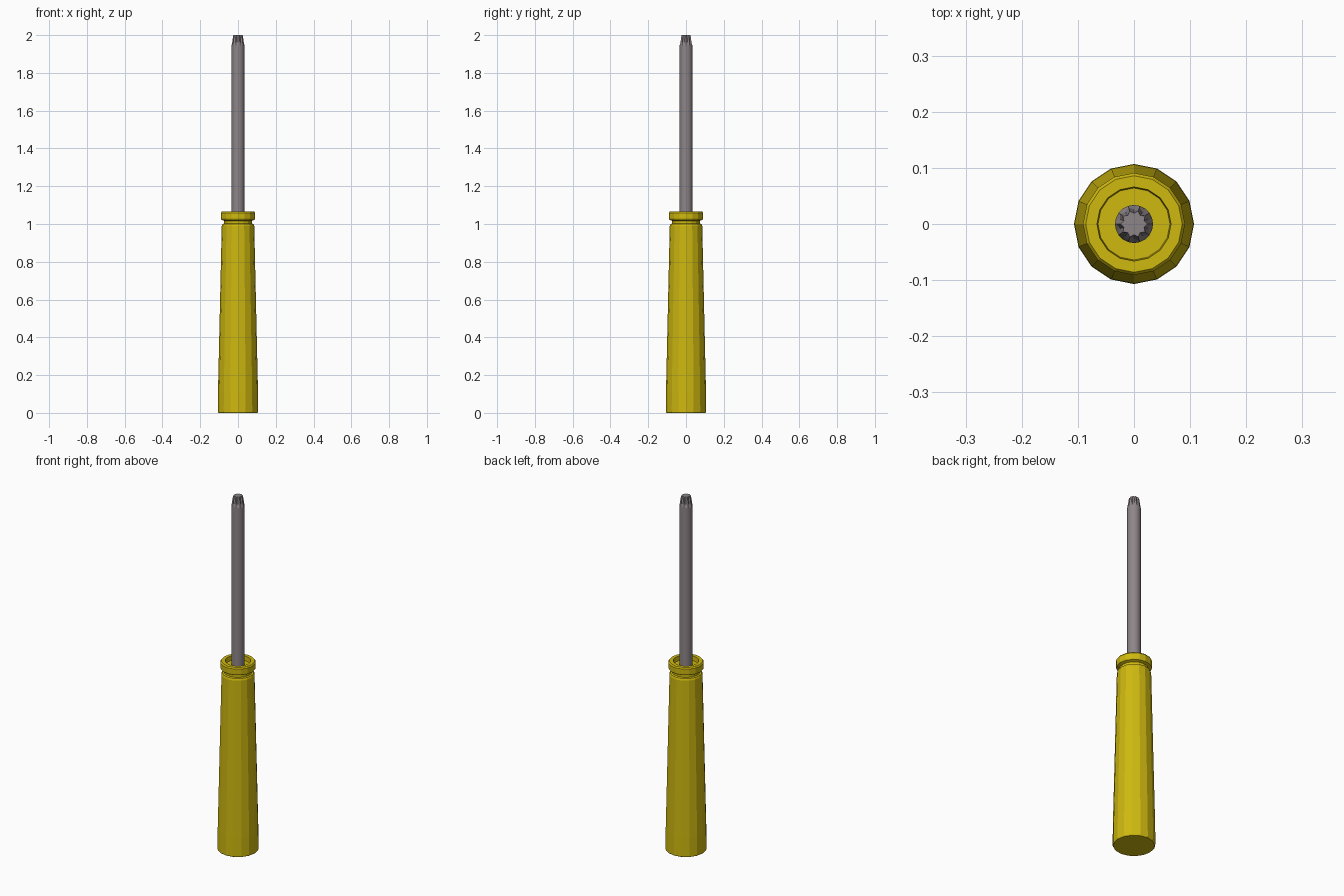
import bpy, bmesh, math

cube = bpy.data.objects.get("Cube")
if cube:
    bpy.data.objects.remove(cube, do_unlink=True)


def material(name, colour):
    mat = bpy.data.materials.new(name)
    mat.use_nodes = True
    mat.diffuse_color = colour
    mat.node_tree.nodes["Principled BSDF"].inputs["Base Color"].default_value = colour
    return mat


def lathe(name, rings, sides, mat, smooth):
    """Stack closed rings of (height, radius, notch radius), capped at both ends."""
    bm = bmesh.new()
    loops = []
    for z, outer, inner in rings:
        loop = []
        for i in range(sides):
            r = inner if i % 2 else outer
            a = math.tau * i / sides
            loop.append(bm.verts.new((r * math.cos(a), r * math.sin(a), z)))
        loops.append(loop)
    for low, high in zip(loops, loops[1:]):
        for i in range(sides):
            j = (i + 1) % sides
            bm.faces.new((low[i], low[j], high[j], high[i]))
    bm.faces.new(loops[0][::-1])
    bm.faces.new(loops[-1])
    bmesh.ops.recalc_face_normals(bm, faces=bm.faces)
    mesh = bpy.data.meshes.new(name)
    bm.to_mesh(mesh)
    bm.free()
    obj = bpy.data.objects.new(name, mesh)
    bpy.context.collection.objects.link(obj)
    mesh.materials.append(mat)
    if smooth:
        bpy.ops.object.select_all(action="DESELECT")
        obj.select_set(True)
        bpy.context.view_layer.objects.active = obj
        bpy.ops.object.shade_smooth_by_angle(angle=math.radians(20))
    return obj


def round_rings(profile):
    return [(z, r, r) for z, r in profile]


yellow = material("yellow plastic", (0.62, 0.48, 0.005, 1))
steel = material("grey steel", (0.27, 0.235, 0.25, 1))

# Tapered grip with a groove, a collar and a recessed socket at the top
lathe("handle", round_rings([
    (0, 0.104), (0.005, 0.107), (0.11, 0.106), (0.99, 0.086), (1.0, 0.082),
    (1.003, 0.073), (1.017, 0.073), (1.022, 0.088), (1.028, 0.091),
    (1.058, 0.091), (1.065, 0.086), (1.065, 0.066), (1.04, 0.064),
]), 16, yellow, False)

# Round steel rod
lathe("shaft", round_rings([(1.03, 0.034), (1.945, 0.034)]), 20, steel, True)

# Narrowing star-shaped bit
lathe("bit_tip", [
    (1.945, 0.034, 0.034), (1.96, 0.031, 0.026),
    (1.995, 0.026, 0.02), (2.0, 0.024, 0.019),
], 20, steel, False)
